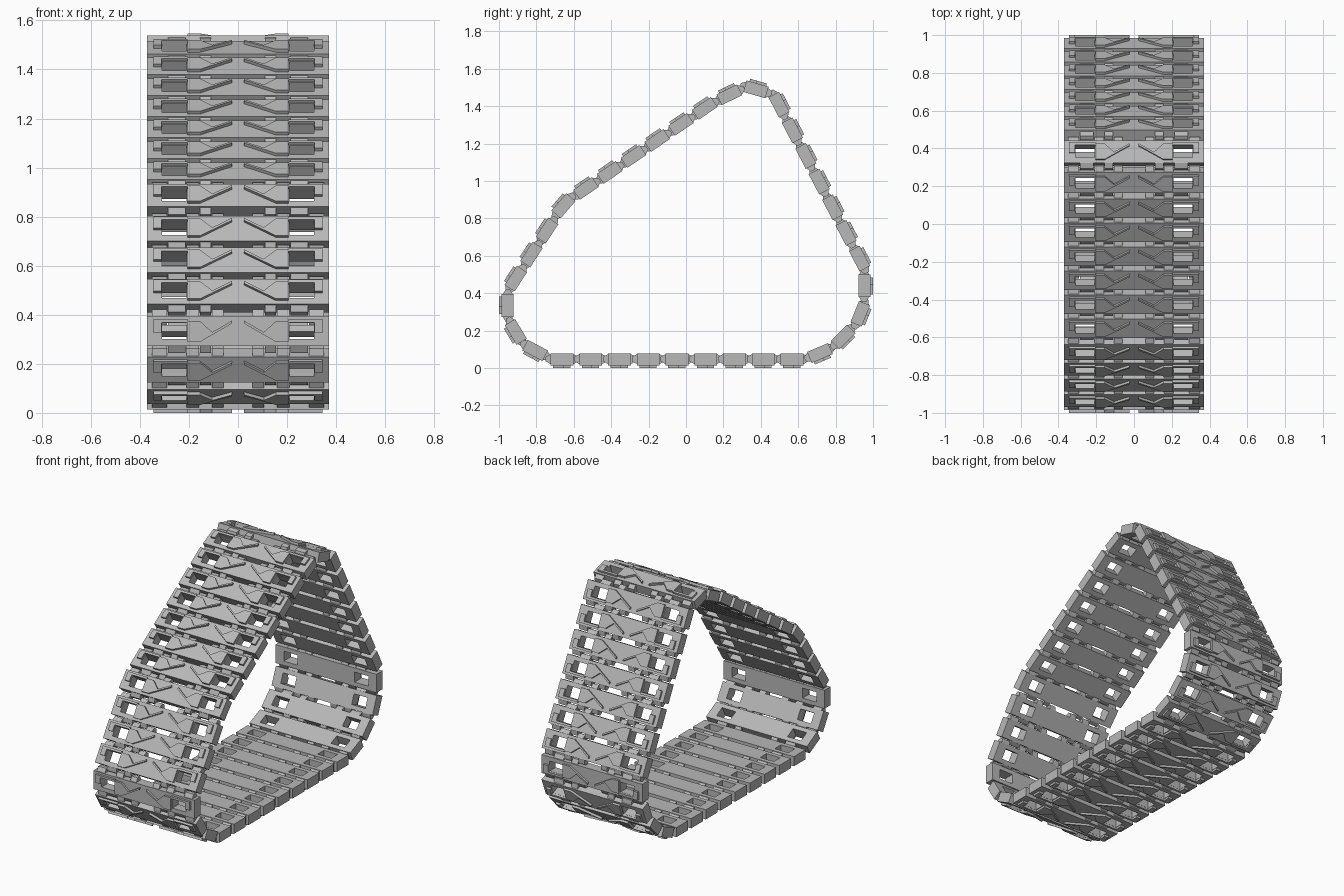
import bpy, bmesh, math
from mathutils import Vector

if "Cube" in bpy.data.objects:
    bpy.data.objects.remove(bpy.data.objects["Cube"])

steel = bpy.data.materials.new("plain_grey_steel")
steel.use_nodes = True
grey = (0.48, 0.48, 0.48, 1)
steel.diffuse_color = grey
steel.node_tree.nodes["Principled BSDF"].inputs["Base Color"].default_value = grey

HALF_W, HALF_L, HALF_T = 0.37, 0.061, 0.032
HOLE_IN, HOLE_OUT, HOLE_L = 0.21, 0.31, 0.033
TREAD = 0.014


def extrude(bm, faces, offset):
    """Thicken flat faces into a closed solid."""
    result = bmesh.ops.extrude_face_region(bm, geom=faces, use_keep_orig=True)
    moved = [g for g in result["geom"] if isinstance(g, bmesh.types.BMVert)]
    bmesh.ops.translate(bm, verts=moved, vec=offset)


def prism(bm, outline, offset):
    face = bm.faces.new([bm.verts.new(p) for p in outline])
    extrude(bm, [face], offset)


def finish(bm, name):
    bmesh.ops.recalc_face_normals(bm, faces=bm.faces)
    mesh = bpy.data.meshes.new(name)
    bm.to_mesh(mesh)
    bm.free()
    mesh.materials.append(steel)
    return mesh


def make_plate():
    """Flat shoe with a window through each half."""
    bm = bmesh.new()
    xs = [-HALF_W, -HOLE_OUT, -HOLE_IN, HOLE_IN, HOLE_OUT, HALF_W]
    ys = [-HALF_L, -HOLE_L, HOLE_L, HALF_L]
    grid = [[bm.verts.new((x, y, -HALF_T)) for y in ys] for x in xs]
    for i in range(len(xs) - 1):
        for j in range(len(ys) - 1):
            if j == 1 and i in (1, 3):
                continue
            bm.faces.new([grid[i][j], grid[i + 1][j],
                          grid[i + 1][j + 1], grid[i][j + 1]])
    extrude(bm, list(bm.faces), Vector((0, 0, 2 * HALF_T)))
    return finish(bm, "shoe_plate")


def make_treads():
    """Raised chevrons and the brackets around the windows."""
    chevron = [(0.025, -0.042), (0.105, 0.005), (0.155, -0.04), (0.205, -0.04),
               (0.205, 0.045), (0.155, 0.045), (0.025, -0.03)]
    bracket = [(0.205, -0.048), (0.345, -0.048), (0.345, 0.008),
               (0.312, 0.008), (0.312, -0.034), (0.205, -0.034)]
    bm = bmesh.new()
    for side in (-1, 1):
        for shape in (chevron, bracket):
            prism(bm, [(side * x, y, -HALF_T) for x, y in shape],
                  Vector((0, 0, -TREAD)))
    return finish(bm, "shoe_treads")


def make_lugs():
    """Tapered hinge lugs that interlock with the neighbouring shoes."""
    bm = bmesh.new()
    forward = [(0.11, 0.155), (0.215, 0.285)]
    backward = [(0.06, 0.105), (0.16, 0.21), (0.29, 0.35)]
    for end, spans in ((1, forward), (-1, backward)):
        for side in (-1, 1):
            for a, b in spans:
                section = [(HALF_L - 0.002, -0.026), (HALF_L + 0.026, -0.01),
                           (HALF_L + 0.026, 0.014), (HALF_L - 0.002, 0.029)]
                prism(bm, [(side * a, end * y, z) for y, z in section],
                      Vector((side * (b - a), 0, 0)))
    return finish(bm, "hinge_lugs")


parts = [("shoe_plate", make_plate()), ("shoe_treads", make_treads()),
         ("hinge_lugs", make_lugs())]

# Runs of the loop: first centre, last centre (y, z), shoe count, heading
runs = [
    ((-0.663, 0.046), (0.567, 0.046), 9, 0),
    ((0.716, 0.08), (0.716, 0.08), 1, 23),
    ((0.84, 0.166), (0.84, 0.166), 1, 45),
    ((0.932, 0.29), (0.932, 0.29), 1, 68),
    ((0.954, 0.44), (0.954, 0.44), 1, 90),
    ((0.928, 0.585), (0.497, 1.408), 7, 117.5),
    ((0.374, 1.49), (0.374, 1.49), 1, 164),
    ((0.232, 1.461), (0.232, 1.461), 1, 206),
    ((0.10, 1.388), (-0.535, 0.96), 6, 214),
    ((-0.655, 0.867), (-0.655, 0.867), 1, 229),
    ((-0.743, 0.735), (-0.91, 0.478), 3, 237),
    ((-0.954, 0.334), (-0.954, 0.334), 1, 270),
    ((-0.91, 0.193), (-0.91, 0.193), 1, 301),
    ((-0.807, 0.094), (-0.807, 0.094), 1, 332),
]

for start, end, count, heading in runs:
    for k in range(count):
        y, z = Vector(start).lerp(Vector(end), k / max(count - 1, 1))
        for name, mesh in parts:
            obj = bpy.data.objects.new(name, mesh)
            obj.location = (0, y, z)
            obj.rotation_euler = (math.radians(heading), 0, 0)
            bpy.context.collection.objects.link(obj)
